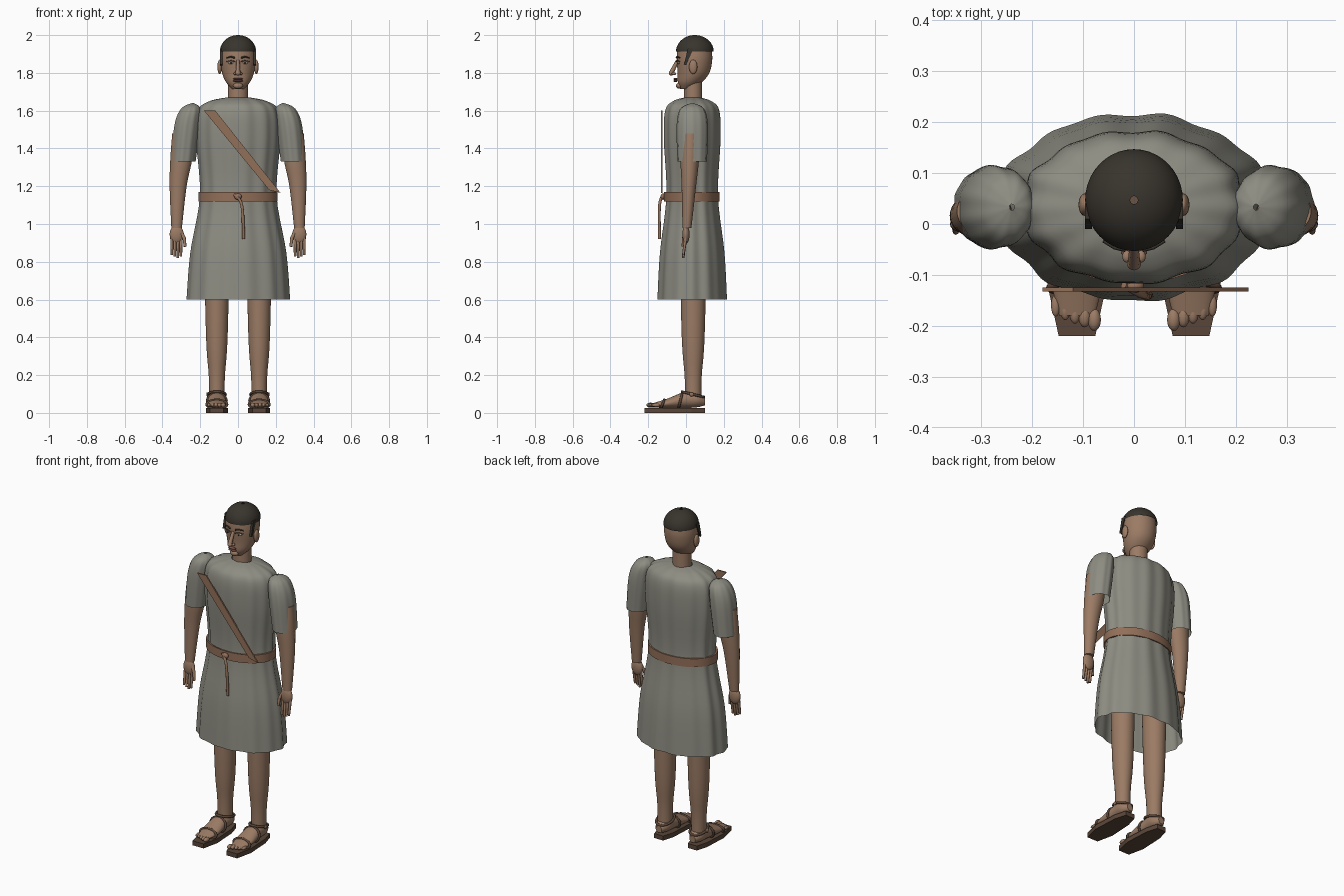
import bpy
import bmesh
from math import sin, cos, pi, radians
from mathutils import Vector

if "Cube" in bpy.data.objects:
    bpy.data.objects.remove(bpy.data.objects["Cube"])


def material(name, red, green, blue):
    paint = bpy.data.materials.new(name)
    paint.use_nodes = True
    paint.diffuse_color = (red, green, blue, 1)
    shader = paint.node_tree.nodes["Principled BSDF"]
    shader.inputs["Base Color"].default_value = paint.diffuse_color
    shader.inputs["Roughness"].default_value = .8
    return paint


SKIN = material("skin", .33, .2, .13)
CLOTH = material("grey cloth", .27, .265, .225)
LEATHER = material("tan leather", .29, .16, .1)
SOLE = material("dark leather", .1, .06, .04)
HAIR = material("dark hair", .04, .034, .026)
LIP = material("lip", .2, .09, .07)
EYE = material("eye white", .45, .4, .34)


def place(name, mesh, paint):
    mesh.materials.clear()
    mesh.materials.append(paint)
    thing = bpy.data.objects.new(name, mesh)
    bpy.context.collection.objects.link(thing)
    return thing


def smooth_path(keys, steps):
    """Pass a soft curve through a few key sections."""
    keys = [Vector(key) for key in keys]
    path = []
    for i in range(len(keys) - 1):
        start, end = keys[i], keys[i + 1]
        before, after = keys[max(i - 1, 0)], keys[min(i + 2, len(keys) - 1)]
        leave, arrive = (end - before) / 2, (after - start) / 2
        for step in range(steps):
            t = step / steps
            ease = t * t * (3 - 2 * t)
            path.append(start.lerp(end, ease) + leave * t * (1 - t) ** 2
                        - arrive * t * t * (1 - t))
    return path + [keys[-1]]


def loft(name, keys, paint, sides=32, pleat=None, steps=5, lengthwise=False, closed=False):
    """Skin elliptical sections given as centre and two radii."""
    bm = bmesh.new()
    rows = []
    for x, y, z, wide, deep in smooth_path(keys, steps):
        row = []
        for i in range(sides):
            turn = 2 * pi * i / sides
            swell = 1 + pleat(turn) if pleat else 1
            across, along = wide * swell * cos(turn), deep * swell * sin(turn)
            offset = (across, 0, along) if lengthwise else (across, along, 0)
            row.append(bm.verts.new(Vector((x, y, z)) + Vector(offset)))
        rows.append(row)
    for low, high in zip(rows, rows[1:]):
        for i in range(sides):
            bm.faces.new((low[i - 1], low[i], high[i], high[i - 1]))
    if closed:
        bm.faces.new(rows[0][::-1])
        bm.faces.new(rows[-1])
    mesh = bpy.data.meshes.new(name)
    bm.to_mesh(mesh)
    bm.free()
    mesh.shade_smooth()
    mesh.set_sharp_from_angle(angle=radians(45))
    return place(name, mesh, paint)


def ball(name, centre, radii, paint):
    bm = bmesh.new()
    bmesh.ops.create_uvsphere(bm, u_segments=20, v_segments=12, radius=1)
    bmesh.ops.scale(bm, vec=radii, verts=bm.verts)
    mesh = bpy.data.meshes.new(name)
    bm.to_mesh(mesh)
    bm.free()
    mesh.shade_smooth()
    place(name, mesh, paint).location = centre


def slab(name, outline, push, paint):
    """Thin flat piece between an outline and its shifted copy."""
    bm = bmesh.new()
    for point in outline:
        bm.verts.new(point)
        bm.verts.new(Vector(point) + Vector(push))
    bmesh.ops.convex_hull(bm, input=bm.verts)
    mesh = bpy.data.meshes.new(name)
    bm.to_mesh(mesh)
    bm.free()
    place(name, mesh, paint)


def tube(name, points, radius, paint, loop=False, taper=1):
    curve = bpy.data.curves.new(name, "CURVE")
    curve.dimensions, curve.bevel_depth, curve.bevel_resolution = "3D", radius, 2
    curve.use_fill_caps = True
    spline = curve.splines.new("POLY")
    spline.points.add(len(points) - 1)
    for i, (knot, point) in enumerate(zip(spline.points, points)):
        knot.co = (*point, 1)
        knot.radius = 1 + (taper - 1) * i / (len(points) - 1)
    spline.use_cyclic_u = loop
    guide = bpy.data.objects.new(name + "_guide", curve)
    bpy.context.collection.objects.link(guide)
    graph = bpy.context.evaluated_depsgraph_get()
    mesh = bpy.data.meshes.new_from_object(guide.evaluated_get(graph))
    bpy.data.objects.remove(guide)
    mesh.shade_smooth()
    place(name, mesh, paint)


def strap(name, centre, first, second, paint):
    """Closed elliptical band spanned by two radius vectors."""
    turns = [pi * i / 12 for i in range(24)]
    tube(name, [Vector(centre) + Vector(first) * cos(t) + Vector(second) * sin(t)
                for t in turns], .007, paint, loop=True)


# Tunic: one pleated sheet, open at neck and hem
tunic = ((.6, .27), (.85, .25), (1.15, .2), (1.45, .22), (1.6, .21), (1.65, .15), (1.67, .06))
loft("tunic", [(0, .033, z, wide, wide * .68) for z, wide in tunic], CLOTH, sides=112,
     pleat=lambda turn: .016 * cos(14 * turn) + .012 * cos(9 * turn + 1))

# Belt with hanging cord, and the diagonal sash
belt = ((1.12, .2), (1.12, .21), (1.17, .21), (1.17, .2))
loft("belt", [(0, .03, z, wide, wide * .7) for z, wide in belt], LEATHER, sides=64, steps=1)
ball("belt_knot", (0, -.122, 1.145), (.02, .013, .017), LEATHER)
tube("belt_cord", smooth_path([(-.02, -.12, 1.155), (.02, -.14, 1.1), (.03, -.14, .92)], 5),
     .008, LEATHER)
sash = ((-.18, 1.6), (-.12, 1.6), (.225, 1.165), (.165, 1.18))
slab("sash", [(x, -.125, z) for x, z in sash], (0, -.008, 0), LEATHER)

# Neck, head with narrow jaw, and domed hair
loft("neck", [(0, .038, z, .052, .048) for z in (1.64, 1.76)], SKIN)
head = ((1.715, 0, .03), (1.75, .02, .063), (1.8, .04, .084), (1.87, .045, .094), (1.93, .045, .09))
loft("head", [(0, y, z, wide, wide) for z, y, wide in head], SKIN, sides=40)
dome = [pi / 2 * i / 20 for i in range(20)]
loft("hair", [(0, .047, 1.912 + .088 * sin(a), .096 * cos(a), .1 * cos(a)) for a in dome],
     HAIR, sides=40, steps=1)

# Face
tube("nose_bridge", [(0, -.045, 1.865), (0, -.078, 1.8)], .009, SKIN, taper=1.4)
ball("nose_tip", (0, -.077, 1.798), (.014, .014, .012), SKIN)
for name, z in (("upper_lip", 1.768), ("lower_lip", 1.757)):
    ball(name, (0, -.055, z), (.026, .011, .006), LIP)
ball("chin", (0, -.037, 1.732), (.026, .016, .016), SKIN)

for side, s in (("right", -1), ("left", 1)):
    ball(side + "_nostril", (s * .014, -.064, 1.796), (.009, .012, .008), SKIN)
    ball(side + "_eye", (s * .037, -.039, 1.853), (.015, .008, .007), EYE)
    ball(side + "_iris", (s * .037, -.045, 1.853), (.006, .004, .006), HAIR)
    for name, z, thick, paint in (("eyelid", 1.86, .003, SOLE), ("brow", 1.88, .005, HAIR)):
        tube(f"{side}_{name}", [(s * .017, -.05, z), (s * .038, -.046, z + .006),
                                (s * .06, -.033, z)], thick, paint, taper=.7)
    ball(side + "_ear", (s * .097, .038, 1.832), (.012, .022, .038), SKIN)
    sideburn = ((.04, 1.93), (.01, 1.93), (-.01, 1.845), (0, 1.84))
    slab(side + "_sideburn", [(s * .083, y, z) for y, z in sideburn], (s * .013, 0, 0), HAIR)

    # Short sleeve with soft pleats
    sleeve = ((.29, 1.33, .064), (.27, 1.52, .068), (.25, 1.61, .052), (.24, 1.64, .005))
    loft(side + "_sleeve", [(s * x, .033, z, wide, wide * 1.2) for x, z, wide in sleeve],
         CLOTH, sides=60, pleat=lambda turn: .016 * cos(11 * turn) + .01 * cos(7 * turn))

    # Arm and hand
    arm = ((.325, .005, .98, .028), (.317, .015, 1.2, .045), (.3, .02, 1.35, .058),
           (.295, .025, 1.48, .053))
    loft(side + "_arm", [(s * x, y, z, wide, wide * .85) for x, y, z, wide in arm],
         SKIN, closed=True)
    ball(side + "_palm", (s * .325, 0, .945), (.037, .019, .05), SKIN)
    for i, name in enumerate(("index", "middle", "ring", "little")):
        x, tip = s * (.302 + .016 * i), .82 + .008 * abs(i - 1)
        tube(f"{side}_{name}_finger", [(x, 0, .935), (x, -.008, .88), (x, -.015, tip)],
             .009, SKIN, taper=.7)
    tube(side + "_thumb", [(s * .305, 0, .965), (s * .285, -.012, .925), (s * .28, -.016, .88)],
         .011, SKIN, taper=.7)

    # Leg and foot
    middle = s * .112
    leg = ((.07, .04), (.2, .043), (.4, .057), (.9, .068))
    loft(side + "_leg", [(middle, .038, z, wide, wide * 1.06) for z, wide in leg],
         SKIN, closed=True)
    foot = ((.1, .06, .02, .02), (.06, .07, .043, .04), (0, .07, .045, .044),
            (-.1, .05, .052, .025), (-.18, .04, .035, .01))
    loft(side + "_foot", [(middle, *section) for section in foot],
         SKIN, lengthwise=True, closed=True)
    for i in range(5):
        size = .013 - .001 * i
        ball(f"{side}_toe_{i + 1}", (s * (.078 + .019 * i), -.188 + .007 * i, .041),
             (size, .022, size), SKIN)

    # Sandal: faceted sole and straps
    edge = ((.036, -.22), (.058, -.12), (.05, .03), (.03, .1))
    slab(side + "_sole", [(middle + mirror * x, y, 0) for x, y in edge for mirror in (-1, 1)],
         (0, 0, .027), SOLE)
    strap(side + "_toe_strap", (middle, -.125, .045), (.054, 0, 0), (0, .01, .024), SOLE)
    strap(side + "_instep_strap", (middle, -.03, .063), (.051, 0, 0), (0, .01, .041), SOLE)
    strap(side + "_ankle_strap", (middle, .037, .098), (.046, 0, 0), (0, .058, -.014), SOLE)
    ball(side + "_buckle", (middle + s * .05, .03, .098), (.006, .012, .011), LEATHER)
